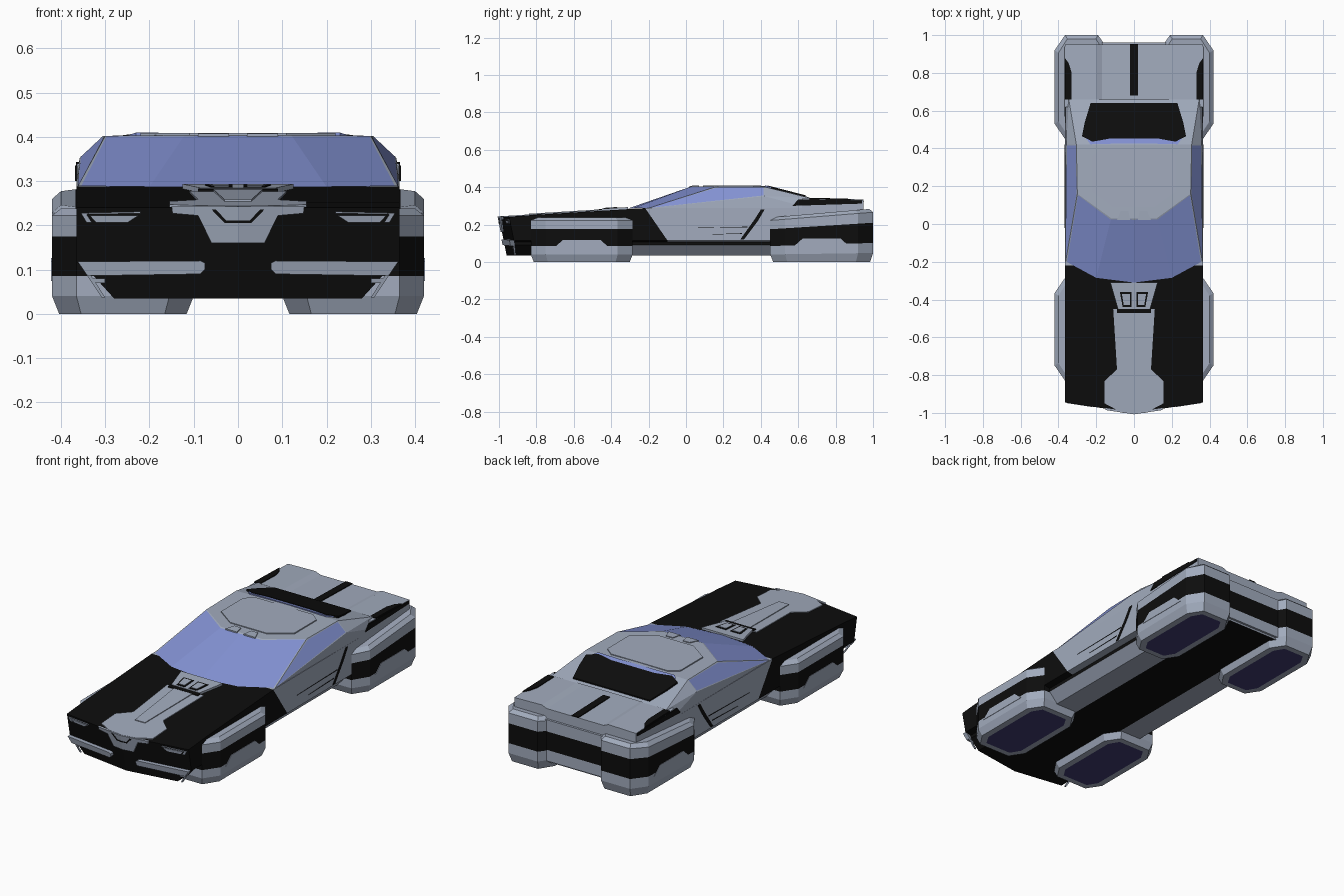
import bpy, bmesh
from mathutils import Vector

if "Cube" in bpy.data.objects:
    bpy.data.objects.remove(bpy.data.objects["Cube"])


def material(name, rgb):
    m = bpy.data.materials.new(name)
    m.diffuse_color = (*rgb, 1)
    m.use_nodes = True
    m.node_tree.nodes["Principled BSDF"].inputs["Base Color"].default_value = m.diffuse_color
    return m


GREY = material("blue grey paint", (0.36, 0.41, 0.51))
BLACK = material("black trim", (0.004, 0.004, 0.004))
GLASS = material("blue glass", (0.23, 0.29, 0.66))
NAVY = material("navy hover pad", (0.05, 0.045, 0.16))
MATS = [GREY, BLACK, GLASS, NAVY]
G, K, B, N = range(4)


def build(name, verts, faces, cols, mirror=False, edit=None):
    """Mesh from points and faces with one colour index per face."""
    bm = bmesh.new()
    vs = [bm.verts.new(v) for v in verts]
    for f, c in zip(faces, cols):
        bm.faces.new([vs[i] for i in f]).material_index = c
    bmesh.ops.recalc_face_normals(bm, faces=bm.faces[:])
    if edit:
        edit(bm)
    me = bpy.data.meshes.new(name)
    bm.to_mesh(me)
    bm.free()
    for m in MATS:
        me.materials.append(m)
    ob = bpy.data.objects.new(name, me)
    bpy.context.collection.objects.link(ob)
    if mirror:
        ob.modifiers.new("mirror", 'MIRROR').use_axis[0] = True
    return ob


def slab(name, pts, off, col, mirror=False):
    """Polygon in space thickened by an offset vector."""
    n = len(pts)
    verts = [Vector(p) for p in pts] + [Vector(p) + Vector(off) for p in pts]
    faces = [range(n), range(n, 2 * n)]
    faces += [(i, (i + 1) % n, n + (i + 1) % n, n + i) for i in range(n)]
    return build(name, verts, faces, [col] * len(faces), mirror)


def sym(half):
    return half + [(-x, v) for x, v in reversed(half) if x > 0]


def hull_loft(name, sections, colour):
    """Loft of symmetric half sections; colour(span, strip) gives the paint."""
    m = len(sections[0])
    n = 2 * m - 2
    verts = []
    for s in sections:
        verts += s + [(-x, y, z) for x, y, z in reversed(s[1:-1])]
    faces, cols = [], []
    for k in range(len(sections) - 1):
        for j in range(n):
            j2 = (j + 1) % n
            faces.append((k * n + j, k * n + j2, (k + 1) * n + j2, (k + 1) * n + j))
            cols.append(colour(k, j if j < m - 1 else n - 1 - j))
    for k in (0, len(sections) - 1):
        c = colour(min(k, len(sections) - 2), m - 2)
        faces.append([k * n + j for j in range(m)])
        faces.append([k * n + j % n for j in range(m - 1, n + 1)])
        cols += [c, c]
    return build(name, verts, faces, cols)


# Main hull: raked nose, slanted black/grey paint break, straight tail
def nose_y(x, z):
    return -1 + 0.15 * abs(x) + 0.2 * (0.24 - z)


def hull_half(top):
    return [(0, .035), (.15, .035), (.28, .035), (.33, .09), (.33, .108),
            (.365, .115), (.365, top), (.15, top), (0, top)]


hull_loft("hull", [
    [(x, nose_y(x, z), z) for x, z in hull_half(.24)],
    [(x, -.8, z) for x, z in hull_half(.2523)],
    [(x, -.22 + .69 * (.29 - max(z, .115)), z) for x, z in hull_half(.288)],
    [(x, .95, z) for x, z in hull_half(.288)]],
    lambda k, j: K if k == 0 or j in (0, 3) or (k == 1 and j > 3) else G)

# Cabin: windscreen, roof, side windows, sloping rear and side walls
cabin_pts = [(0, -.31, .286), (.2, -.285, .287), (.362, -.2, .288),
             (0, .03, .404), (.12, .03, .404), (.30, .16, .402),
             (0, .42, .407), (.305, .42, .402), (.358, .42, .352),
             (0, .66, .345), (.345, .66, .343), (.365, .66, .288)]
cabin_faces = [(0, 1, 4, 3), (1, 2, 5, 4), (3, 4, 5, 7, 6), (2, 8, 7, 5),
               (6, 7, 10, 9), (7, 8, 10), (2, 11, 8), (8, 11, 10)]


def frame_windows(bm):
    bm.faces.ensure_lookup_table()
    for group, t in ((bm.faces[0:2], .008), ([bm.faces[3]], .007)):
        rim = bmesh.ops.inset_region(bm, faces=group, thickness=t, use_boundary=False)
        for f in rim["faces"]:
            f.material_index = G
        bm.faces.ensure_lookup_table()


build("cabin", cabin_pts, cabin_faces, [B, B, G, B, G, G, G, G], True, frame_windows)


def rear_z(y):
    return .407 - .258 * (y - .42)


# Rear window with a strip of glass at its upper edge
for name, half, col, lift in (
        ("rear_glass_strip", [(.12, .425), (.23, .422), (.26, .46)], B, .003),
        ("rear_window", [(.13, .452), (.22, .436), (.275, .465), (.26, .54), (.23, .64)], K, .006)):
    slab(name, [(x, y, rear_z(y) - .004) for x, y in sym(half)], (0, 0, lift + .004), col)

# Roof panel and front scoops
slab("roof_panel", [(x, y, .402) for x, y in sym([(.11, .09), (.22, .17), (.22, .36), (.17, .40)])],
     (0, 0, .007), G)
slab("roof_scoop", [(.02, .02, .398), (.09, .02, .398), (.07, .07, .400), (.03, .07, .400)],
     (0, 0, .009), G, True)

# Rear deck with a shallow centre channel
deck = [(0, .27), (.2, .27), (.365, .27), (.365, .334), (.2, .338), (.17, .326), (0, .326)]
hull_loft("rear_deck", [[(x, y, z + dz) for x, z in deck] for y, dz in ((.62, .005), (.95, -.004))],
          lambda k, j: G)
slab("deck_stripe", [(x, y, .329 - .026 * (y - .68)) for x, y in
                     [(.02, .68), (.02, .952), (-.02, .952), (-.02, .68)]], (0, 0, .005), K)
slab("deck_edge_stripe", [(.33, .66, .335), (.366, .66, .335), (.366, .88, .329), (.345, .85, .331), (.33, .8, .332)],
     (0, 0, .008), K, True)
slab("deck_side_stripe", [(.363, .57, .30), (.363, .60, .335), (.363, .94, .328), (.363, .94, .312),
                          (.363, .72, .305)], (.005, 0, 0), K, True)

# Hover pods: eight-sided, banded, with a navy pad underneath
def pod(name, x0, x1, y0, y1, tilt):
    cx, cy, hx, hy = (x0 + x1) / 2, (y0 + y1) / 2, (x1 - x0) / 2, (y1 - y0) / 2
    a, b = hx - .055, hy - .08
    plan = [(hx, -b), (hx, b), (a, hy), (-a, hy), (-hx, b), (-hx, -b), (-a, -hy), (a, -hy)]
    levels = [(0, .016), (.04, 0), (.085, 0), (.175, 0), (.222, 0), (.238, .02)]
    verts = []
    for z, ins in levels:
        for px, py in plan:
            y = cy + py * (1 - ins / hy)
            verts.append((cx + px * (1 - ins / hx), y, z * (1 + tilt * (y - y0))))
    faces, cols = [range(8), range(40, 48)], [G, G]
    for k in range(5):
        for j in range(8):
            j2 = (j + 1) % 8
            faces.append((k * 8 + j, k * 8 + j2, k * 8 + 8 + j2, k * 8 + 8 + j))
            cols.append(K if k == 2 else G)

    def pad(bm):
        bm.faces.ensure_lookup_table()
        base = bm.faces[0]
        bmesh.ops.inset_individual(bm, faces=[base], thickness=.035)
        base.material_index = N

    build(name, verts, faces, cols, True, pad)
    # raised grey step in the black band
    z = .084 * (1 + tilt * hy)
    slab(name + "_step", [(x1 - .003, cy + dy, z + dz) for dy, dz in
                          [(-.15, -.01), (-.10, .034), (.10, .034), (.15, -.01)]], (.005, 0, 0), G, True)


pod("front_hover_pod", .10, .42, -.83, -.285, 0)
pod("rear_hover_pod", .135, .42, .45, 1.0, .36)

# Rear bumper joining the pods, banded like them
for name, z0, z1, col in (("lower", .045, .105, G), ("band", .105, .205, K), ("upper", .205, .268, G)):
    slab("rear_bumper_" + name, [(-.2, .8, z0), (.2, .8, z0), (.2, .962, z0), (-.2, .962, z0)],
         (0, 0, z1 - z0), col)

# Bonnet: forked centre strip, vent block with slots
def hood_z(y):
    return .24 + .0614 * (y + 1)


slab("bonnet_strip", [(x, y, hood_z(y) - .004) for x, y in
                      sym([(0, -1), (.08, -.99), (.155, -.95), (.155, -.83), (.09, -.77), (.11, -.45)])],
     (0, 0, .008), G)
slab("bonnet_ridge", [(x, y, hood_z(y)) for x, y in sym([(.03, -.84), (.055, -.47)])], (0, 0, .008), G)
slab("bonnet_vent", [(x, y, hood_z(y) - .004) for x, y in sym([(.085, -.45), (.125, -.31)])], (0, 0, .015), G)
slab("bonnet_vent_slot", [(x, y, hood_z(y) + .008) for x, y in
                          [(.012, -.44), (.06, -.44), (.075, -.36), (.012, -.36)]], (0, 0, .005), K, True)
slab("bonnet_vent_cover", [(x, y, hood_z(y) + .009) for x, y in
                           [(.02, -.43), (.054, -.43), (.064, -.37), (.02, -.37)]], (0, 0, .006), G, True)
slab("bonnet_gap", [(x, y, hood_z(y)) for x, y in sym([(.09, -.472), (.09, -.45)])], (0, 0, .009), K)


# Nose details laid on the raked front face
def nose_part(name, pts, depth, col, mirror=True):
    slab(name, [(x, nose_y(x, z) + .004, z) for x, z in pts], (0, -depth - .004, 0), col, mirror)


nose_part("nose_beak", [(0, .16), (.06, .16), (.09, .222), (.148, .227), (.15, .243), (0, .243)], .007, G)
nose_part("nose_beak_groove", [(0, .205), (.03, .205), (.06, .236), (.05, .236), (.027, .211), (0, .211)], .009, K)
nose_part("front_bumper_bar", [(.075, .1), (.085, .09), (.34, .086), (.362, .118), (.085, .12), (.075, .115)], .022, G)
nose_part("headlight", [(.225, .222), (.25, .206), (.32, .206), (.335, .222)], .005, G)
nose_part("headlight_side", [(.33, .206), (.342, .206), (.355, .228), (.22, .231), (.22, .227), (.342, .225)], .004, G)
nose_part("chin_edge", [(.30, .037), (.308, .037), (.362, .118), (.352, .118)], .005, G)
nose_part("chin_light", [(.30, .07), (.32, .07), (.333, .08), (.30, .08)], .006, G)

# Door cut line and side creases
slab("door_cut", [(.363, y, z) for y, z in
                  [(.29, .12), (.31, .12), (.385, .22), (.42, .28), (.40, .28), (.365, .225)]],
     (.004, 0, 0), K, True)
for i, (y0, y1, z) in enumerate([(-.02, .33, .185), (.08, .30, .15)]):
    slab("door_crease_%d" % i, [(.363, y0, z - .004), (.363, y1, z), (.363, y1, z + .004)], (.004, 0, 0), K, True)
